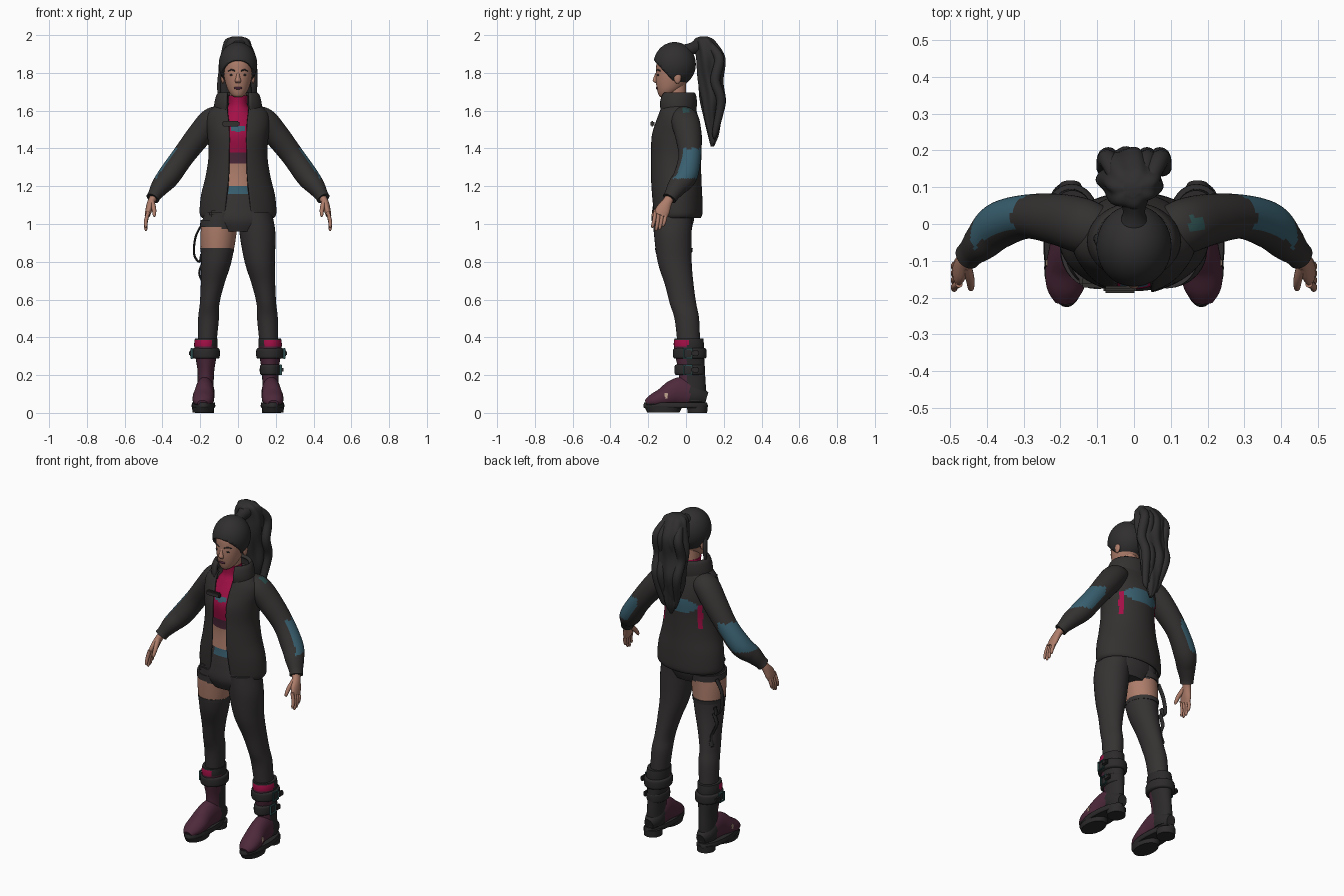
import bpy, bmesh, math
from mathutils import Vector, Matrix

cube = bpy.data.objects.get("Cube")
if cube:
    bpy.data.objects.remove(cube, do_unlink=True)

PALETTE = {
    "jacket cloth": (.034, .031, .030), "legging cloth": (.036, .032, .032),
    "hair black": (.030, .028, .028), "skin": (.42, .205, .145),
    "crimson": (.36, .005, .06), "plum leather": (.075, .022, .043),
    "steel blue": (.04, .115, .16), "black rubber": (.025, .023, .024),
    "dark teal": (.025, .075, .075), "pale thread": (.55, .38, .28),
}
MATS = {}
for label, rgb in PALETTE.items():
    m = bpy.data.materials.new(label)
    m.use_nodes = True
    m.diffuse_color = (*rgb, 1)
    m.node_tree.nodes["Principled BSDF"].inputs["Base Color"].default_value = (*rgb, 1)
    MATS[label] = m


def finish(name, bm, mats, rule=None, thick=0, angle=50):
    """Turn a bmesh into a smooth shaded object coloured by a face rule."""
    bmesh.ops.recalc_face_normals(bm, faces=bm.faces)
    bm.normal_update()
    if rule:
        for f in bm.faces:
            f.material_index = rule(f.calc_center_median(), f.normal)
    mesh = bpy.data.meshes.new(name)
    bm.to_mesh(mesh)
    bm.free()
    ob = bpy.data.objects.new(name, mesh)
    bpy.context.collection.objects.link(ob)
    for label in mats:
        mesh.materials.append(MATS[label])
    bpy.ops.object.select_all(action='DESELECT')
    ob.select_set(True)
    bpy.context.view_layer.objects.active = ob
    bpy.ops.object.shade_smooth_by_angle(angle=math.radians(angle))
    if thick:
        mod = ob.modifiers.new("thickness", 'SOLIDIFY')
        mod.thickness, mod.offset = thick, 0
    return ob


def spline(rows, steps):
    """Catmull-Rom interpolation through rows of numbers."""
    out = []
    for i in range(len(rows) - 1):
        a, b, c, d = (rows[max(0, min(len(rows) - 1, i + k))] for k in (-1, 0, 1, 2))
        for s in range(steps):
            t = s / steps
            out.append([q + t / 2 * (r - p + t * (2*p - 5*q + 4*r - w + t * (3*(q - r) + w - p)))
                        for p, q, r, w in zip(a, b, c, d)])
    return out + [list(rows[-1])]


def loft(name, rows, mats, rule=None, axis=None, side=1, steps=6, sides=32, thick=0, ripple=0):
    """Skin ellipses (x, y, z, a, b[, front gap in degrees]); axis makes them follow the path."""
    rows = spline(rows, steps)
    bm, rings, is_open = bmesh.new(), [], len(rows[0]) > 5
    for i, row in enumerate(rows):
        centre, u, v = Vector(row[:3]), Vector((1, 0, 0)), Vector((0, 1, 0))
        if axis:
            t = Vector(rows[min(i + 1, len(rows) - 1)][:3]) - Vector(rows[max(i - 1, 0)][:3])
            t.normalize()
            v = Vector(axis) - t * t.dot(Vector(axis))
            v.normalize()
            u = v.cross(t)
        gap = math.radians(row[5]) if is_open else 0
        ring = []
        for k in range(sides):
            th = -math.pi / 2 + gap + (math.tau - 2 * gap) * k / (sides - 1 if is_open else sides)
            r = 1 + ripple * math.sin(7 * th + 9 * row[2]) + ripple * math.sin(3 * th - 22 * row[2])
            p = centre + u * row[3] * r * math.cos(th) + v * row[4] * r * math.sin(th)
            ring.append(bm.verts.new((p.x * side, p.y, p.z)))
        rings.append(ring)
    for lo, hi in zip(rings, rings[1:]):
        for k in range(sides - is_open):
            n = (k + 1) % sides
            bm.faces.new((lo[k], lo[n], hi[n], hi[k]))
    if not is_open:
        bm.faces.new(rings[0])
        bm.faces.new(rings[-1])
    return finish(name, bm, mats, rule, thick)


def blob(name, loc, size, mat):
    bm = bmesh.new()
    bmesh.ops.create_uvsphere(bm, u_segments=16, v_segments=10, radius=1,
                              matrix=Matrix.Translation(loc) @ Matrix.Diagonal((*size, 1)))
    return finish(name, bm, [mat])


def block(name, loc, size, mat):
    bm = bmesh.new()
    bmesh.ops.create_cube(bm, size=1, matrix=Matrix.Translation(loc) @ Matrix.Diagonal((*size, 1)))
    bmesh.ops.bevel(bm, geom=bm.edges[:], offset=min(size) * .3, segments=2, affect='EDGES')
    return finish(name, bm, [mat])


# Torso: crop top, bare midriff and waistband
def torso_rule(c, n):
    if c.z < 1.2:
        return 4 if c.z > 1.155 and abs(c.x) < .05 and c.y < -.06 else 3
    if c.z < 1.32:
        return 2
    if c.z < 1.375:
        return 1
    emblem = abs(c.x) < .042 and 1.485 + abs(c.x) / 3 < c.z < 1.515 and n.y < 0
    return 4 if emblem else 0


loft("torso", [(0, -.07, .96, .13, .09), (0, -.07, 1.02, .18, .112), (0, -.065, 1.1, .165, .11),
               (0, -.06, 1.2, .125, .1), (0, -.055, 1.32, .115, .1), (0, -.055, 1.46, .13, .122),
               (0, -.05, 1.53, .12, .108), (0, -.045, 1.59, .08, .085), (0, -.05, 1.63, .053, .062),
               (0, -.055, 1.68, .05, .056)],
     ["crimson", "plum leather", "skin", "legging cloth", "steel blue"], torso_rule, steps=10, sides=64)
loft("neck", [(0, -.05, 1.62, .046, .05), (0, -.05, 1.76, .046, .05)], ["skin"])


# Open jacket with back patch, raised collar and closing tabs
def jacket_rule(c, n):
    if c.y > 0 and (c.x / .11) ** 2 + ((c.z - 1.44) / .042) ** 2 < 1:
        return 1
    return 2 if c.y > 0 and abs(abs(c.x) - .115) < .009 and 1.3 < c.z < 1.45 else 0


loft("jacket", [(0, -.045, 1.035, .185, .118, 20), (0, -.045, 1.06, .197, .126, 20),
                (0, -.05, 1.15, .19, .13, 18), (0, -.055, 1.25, .166, .13, 17),
                (0, -.055, 1.36, .15, .13, 18), (0, -.052, 1.46, .155, .13, 17),
                (0, -.047, 1.53, .163, .115, 17), (0, -.045, 1.58, .155, .1, 20),
                (0, -.045, 1.62, .12, .088, 27), (0, -.045, 1.64, .09, .08, 32)],
     ["jacket cloth", "steel blue", "crimson"], jacket_rule, steps=8, sides=97, thick=.012)
loft("collar", [(0, -.045, 1.59, .118, .088, 30), (0, -.047, 1.635, .116, .095, 30),
                (0, -.045, 1.675, .106, .09, 33), (0, -.043, 1.69, .094, .08, 36)],
     ["jacket cloth"], sides=48, thick=.02)
block("chest_tab", (-.038, -.178, 1.53), (.09, .02, .03), "jacket cloth")
block("hem_tab", (-.1, -.155, 1.055), (.1, .035, .035), "jacket cloth")


# Sleeves and hands
def sleeve_rule(c, n):
    outward = n.x * math.copysign(.7, c.x) + n.y * .6 + n.z * .3
    if 1.24 < c.z < 1.4 and abs(c.x) > .27 and outward > .3:
        return 1
    return 2 if .15 < c.x < .19 and abs(c.y) < .02 and n.z > .3 else 0


for s, word in ((1, "left"), (-1, "right")):
    loft(word + "_sleeve", [(.09, -.02, 1.565, .06, .065), (.14, -.005, 1.545, .068, .075),
                            (.205, .012, 1.47, .066, .07), (.29, .02, 1.36, .06, .06),
                            (.365, -.003, 1.255, .06, .063), (.41, -.045, 1.2, .05, .053),
                            (.44, -.075, 1.155, .037, .04), (.452, -.088, 1.135, .036, .038)],
         ["jacket cloth", "steel blue", "dark teal"], sleeve_rule, axis=(0, 1, 0), side=s, steps=10, sides=40)
    loft(word + "_palm", [(.44, -.078, 1.155, .02, .024), (.46, -.1, 1.115, .02, .027),
                          (.472, -.122, 1.075, .018, .038), (.48, -.135, 1.045, .014, .036)],
         ["skin"], axis=(0, 1, 0), side=s, sides=16)
    for i, finger in enumerate(("little", "ring", "middle", "index")):
        y, drop = -.106 - .019 * i, (.055, .072, .078, .062)[i]
        loft(f"{word}_{finger}_finger", [(.475, y, 1.065, .01, .01),
                                         (.487, y - .006, 1.05 - drop / 2, .01, .01),
                                         (.488, y - .014, 1.05 - drop, .008, .008),
                                         (.484, y - .015, 1.043 - drop, .003, .003)],
             ["skin"], axis=(0, 1, 0), side=s, steps=3, sides=10)
    loft(word + "_thumb", [(.455, -.115, 1.115, .014, .016), (.445, -.15, 1.08, .012, .013),
                           (.443, -.172, 1.05, .009, .01), (.443, -.178, 1.038, .004, .004)],
         ["skin"], axis=(0, 1, 0), side=s, steps=4, sides=12)

# Legs: one full legging, one shorts leg over a long stocking
LEG = [(.09, -.07, 1.06, .09, .105), (.103, -.07, .95, .095, .1), (.115, -.06, .8, .08, .09),
       (.135, -.036, .68, .062, .076), (.15, -.016, .58, .052, .07), (.156, .004, .5, .055, .065),
       (.163, .014, .38, .05, .06), (.165, .02, .3, .045, .055)]


def bare_thigh(c, n):
    return 1 if .87 < c.z < .98 + .12 * (-c.x - .1) else 0


loft("left_leg", LEG, ["legging cloth"], steps=8)
loft("right_leg", LEG, ["legging cloth", "skin"], bare_thigh, side=-1, steps=16, sides=48)
loft("stocking_hem", [(-.11, -.064, .85, .087, .097), (-.11, -.064, .872, .09, .1)], ["legging cloth"])
loft("shorts_hem", [(-.102, -.07, .985, .099, .105), (-.1, -.07, 1.02, .099, .107)], ["legging cloth"])

# Loose straps hanging beside the bare thigh
for name, path in (("upper_strap", [(-.19, -.02, 1.0), (-.225, -.02, .93), (-.232, -.01, .84),
                                    (-.205, 0, .8), (-.195, 0, .84)]),
                   ("lower_strap", [(-.185, 0, .8), (-.205, 0, .74), (-.18, .01, .67),
                                    (-.19, .02, .61), (-.175, .02, .64)])):
    loft(name, [(*p, .006, .014) for p in path], ["black rubber"], axis=(0, 1, 0), sides=10)


# Boots with cuffs, straps, buckles and thick soles
def shaft_rule(c, n):
    if c.z > .35:
        return 2 if c.y < .01 and abs(c.x) > .14 and c.z < .385 else 1
    return 0 if c.y < .005 else 1


for s, word in ((1, "left"), (-1, "right")):
    loft(word + "_boot_shaft", [(.173, .04, .06, .045, .065), (.172, .035, .14, .043, .07),
                                (.17, .03, .22, .044, .07), (.17, .02, .3, .056, .076),
                                (.17, .015, .36, .062, .08), (.168, .015, .395, .06, .076)],
         ["plum leather", "black rubber", "crimson"], shaft_rule, side=s, sides=48)
    loft(word + "_boot_foot", [(.173, .108, .075, .028, .035), (.173, .06, .09, .048, .055),
                               (.175, -.01, .11, .05, .078), (.178, -.06, .105, .051, .072),
                               (.183, -.12, .08, .057, .053), (.187, -.175, .063, .05, .037),
                               (.188, -.212, .05, .027, .018)],
         ["plum leather", "black rubber"], lambda c, n: 0 if c.y < .02 and c.z > .05 else 1,
         axis=(0, 0, 1), side=s, sides=40)
    loft(word + "_sole", [(.183, -.055, .025, .058, .165), (.183, -.055, .035, .063, .171),
                          (.183, -.055, .055, .06, .166)], ["black rubber"], side=s, sides=40)
    loft(word + "_tread", [(.186, -.12, .002, .054, .085), (.186, -.12, .03, .058, .1)],
         ["black rubber"], side=s)
    loft(word + "_heel", [(.177, .06, 0, .05, .052), (.177, .06, .04, .052, .055)],
         ["black rubber"], side=s)
    for z, a, b in ((.315, .073, .088), (.228, .054, .08))[:2 if s > 0 else 1]:
        loft(f"{word}_strap", [(.17, .02, z - .028, a - .008, b - .008), (.17, .02, z - .018, a, b),
                               (.17, .02, z + .018, a, b), (.17, .02, z + .028, a - .008, b - .008)],
             ["black rubber"], side=s)
        x = s * (.172 + a)
        for d in (-1, 1):
            block(word + "_buckle_post", (x, .01 + d * .022, z), (.012, .007, .056), "dark teal")
            block(word + "_buckle_bar", (x, .01, z + d * .025), (.012, .05, .007), "dark teal")
        block(word + "_strap_end", (x + s * .004, .05, z), (.02, .04, .03), "black rubber")
    block(word + "_stitching", (s * .235, -.105, .09), (.008, .02, .03), "pale thread")

# Head and face
loft("head", [(0, -.115, 1.672, .018, .02), (0, -.106, 1.684, .036, .039), (0, -.088, 1.715, .056, .066),
              (0, -.074, 1.76, .07, .086), (0, -.065, 1.81, .078, .094), (0, -.06, 1.86, .078, .094),
              (0, -.06, 1.91, .055, .07), (0, -.06, 1.935, .02, .03)], ["skin"])
loft("nose", [(0, -.15, 1.805, .007, .008), (0, -.158, 1.78, .01, .012), (0, -.162, 1.758, .016, .014),
              (0, -.154, 1.746, .012, .008)], ["skin"], sides=16)
blob("lips", (0, -.152, 1.72), (.021, .007, .008), "plum leather")
for s, word in ((1, "left"), (-1, "right")):
    blob(word + "_eye", (s * .032, -.147, 1.789), (.014, .006, .005), "hair black")
    blob(word + "_ear", (s * .08, -.045, 1.775), (.01, .02, .032), "skin")
    loft(word + "_brow", [(.015, -.157, 1.81, .002, .003), (.034, -.149, 1.816, .003, .004),
                          (.053, -.135, 1.81, .002, .003)], ["hair black"], axis=(0, 0, 1), side=s, sides=8)

# Hair swept back into a high ponytail
bm = bmesh.new()
bmesh.ops.create_uvsphere(bm, u_segments=40, v_segments=28, radius=1,
                          matrix=Matrix.Translation((0, -.06, 1.845)) @ Matrix.Diagonal((.096, .106, .112, 1)))
bmesh.ops.bisect_plane(bm, geom=bm.verts[:] + bm.edges[:] + bm.faces[:], plane_co=(0, -.15, 1.85),
                       plane_no=(0, -.13, -.12), clear_outer=True)
finish("hair_cap", bm, ["hair black"], thick=.012)
loft("hair_tie", [(0, .005, 1.915, .04, .04), (0, .035, 1.93, .03, .032), (0, .08, 1.945, .045, .045)],
     ["black rubber"], axis=(0, 0, 1))
loft("ponytail", [(-.005, .095, 1.992, .025, .02), (-.005, .1, 1.97, .065, .055), (-.008, .125, 1.89, .083, .075),
                  (-.012, .13, 1.77, .083, .066), (-.012, .142, 1.66, .077, .066),
                  (-.01, .14, 1.56, .058, .047), (-.005, .146, 1.47, .035, .028), (0, .14, 1.41, .008, .008)],
     ["hair black"], steps=8, sides=56, ripple=.06)
for i, x in enumerate((-.07, -.025, .035, .07)):
    loft("hair_lock", [(x * .5, .1, 1.97, .02, .02), (x, .175, 1.88, .026, .026),
                       (x * 1.1, .155, 1.76, .026, .026), (x, .185, 1.65, .026, .024),
                       (x * .7, .155, 1.52 - .03 * (i % 2), .018, .016), (x * .5, .15, 1.45, .004, .004)],
         ["hair black"], axis=(0, 1, 0), sides=14)
loft("side_lock", [(-.085, -.07, 1.85, .008, .015), (-.097, -.045, 1.78, .01, .016),
                   (-.1, -.04, 1.71, .01, .012), (-.095, -.045, 1.66, .003, .004)],
     ["hair black"], axis=(0, 1, 0), sides=12)
